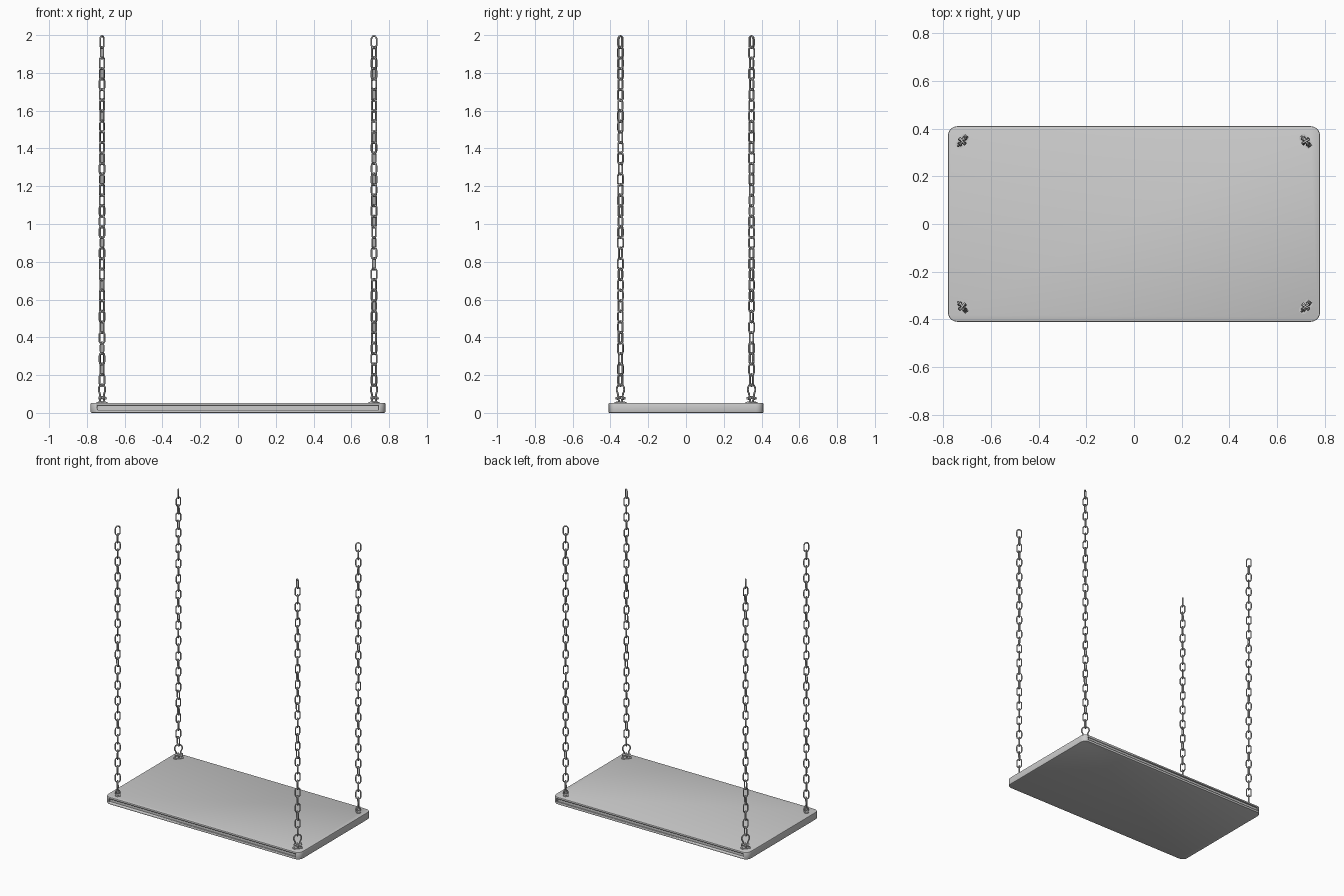
import bpy, bmesh, math, random
from mathutils import Matrix, Vector

if "Cube" in bpy.data.objects:
    bpy.data.objects.remove(bpy.data.objects["Cube"])

random.seed(4)
BX, BY, TOP = 0.78, 0.41, 0.053      # board half sizes and height
CX, CY = 0.72, 0.347                 # chain positions
WIRE = 0.0045


def finish(bm, name, angle=35):
    bmesh.ops.recalc_face_normals(bm, faces=bm.faces)
    me = bpy.data.meshes.new(name)
    bm.to_mesh(me)
    bm.free()
    ob = bpy.data.objects.new(name, me)
    bpy.context.collection.objects.link(ob)
    bpy.ops.object.select_all(action='DESELECT')
    ob.select_set(True)
    bpy.context.view_layer.objects.active = ob
    bpy.ops.object.shade_smooth_by_angle(angle=math.radians(angle))
    return ob


def sweep(bm, pts, normal, r, closed, mat, sides=8):
    """Round wire along a flat path whose plane has the given normal."""
    n, rings = len(pts), []
    for i, p in enumerate(pts):
        a = pts[(i - 1) % n] if closed else pts[max(i - 1, 0)]
        b = pts[(i + 1) % n] if closed else pts[min(i + 1, n - 1)]
        side = (b - a).normalized().cross(normal)
        rings.append([bm.verts.new(mat @ (p + r * (math.cos(t) * side + math.sin(t) * normal)))
                      for t in (2 * math.pi * k / sides for k in range(sides))])
    for i in range(n if closed else n - 1):
        a, b = rings[i], rings[(i + 1) % n]
        for k in range(sides):
            m = (k + 1) % sides
            bm.faces.new((a[k], a[m], b[m], b[k]))
    if not closed:
        bm.faces.new(rings[0])
        bm.faces.new(rings[-1])


def outline(hx, hy, rad, seg=5):
    pts = []
    for q, (sx, sy) in enumerate(((1, 1), (-1, 1), (-1, -1), (1, -1))):
        for i in range(seg + 1):
            t = math.pi / 2 * (q + i / seg)
            pts.append((sx * (hx - rad) + rad * math.cos(t), sy * (hy - rad) + rad * math.sin(t)))
    return pts


def slab(bm, hx, hy, rad, z, h, mat=Matrix()):
    face = bm.faces.new([bm.verts.new(mat @ Vector((x, y, z))) for x, y in outline(hx, hy, rad)])
    ext = bmesh.ops.extrude_face_region(bm, geom=[face])
    bmesh.ops.translate(bm, vec=(0, 0, h), verts=[v for v in ext['geom'] if isinstance(v, bmesh.types.BMVert)])


def cylinder(bm, r, depth, mat, sides=12):
    bmesh.ops.create_cone(bm, cap_ends=True, segments=sides, radius1=r, radius2=r, depth=depth, matrix=mat)


# Seat board: rounded corners, softened rims, long grooves in front and back
bm = bmesh.new()
slab(bm, BX, BY, 0.04, 0, TOP)
rims = [e for e in bm.edges if abs(e.verts[0].co.z - e.verts[1].co.z) < 1e-6]
bmesh.ops.bevel(bm, geom=rims, offset=0.005, segments=2, affect='EDGES', profile=0.5)
seat = finish(bm, "seat")
for s in (-1, 1):
    bm = bmesh.new()
    bmesh.ops.create_cube(bm, size=1, matrix=Matrix.Translation((0, s * BY, 0.028)) @ Matrix.Diagonal((1.49, 0.024, 0.024, 1)))
    cutter = finish(bm, "groove_cutter")
    cutter.hide_render = True
    mod = seat.modifiers.new("groove", 'BOOLEAN')
    mod.operation, mod.object, mod.solver = 'DIFFERENCE', cutter, 'EXACT'
    bpy.context.view_layer.objects.active = seat
    bpy.ops.object.modifier_apply(modifier=mod.name)
    bpy.data.objects.remove(cutter)

# Flat paths in the local xz plane: oval link, eye ring and omega bow
Y = Vector((0, 1, 0))
N, Z0 = 33, 0.142
PITCH = (2.0 - WIRE - Z0 - 2 * WIRE) / N
LR, LH = 0.016, (PITCH + 2 * WIRE) / 2
link = [Vector((LR * math.cos(t), 0, math.copysign(LH - LR, s) + LR * math.sin(t)))
        for s, t0 in ((1, 0), (-1, math.pi)) for t in (t0 + math.pi * i / 6 for i in range(7))]
eye = [Vector((0.014 * math.cos(t), 0, 0.07 + 0.016 * math.sin(t))) for t in (math.tau * i / 16 for i in range(16))]
bow = [Vector((0.026 * math.cos(t), 0, 0.124 + 0.027 * math.sin(t)))
       for t in (math.radians(-40 + 260 * i / 18) for i in range(19))]
bow = [Vector((0.016, 0, 0.078)), Vector((0.016, 0, 0.095))] + bow + [Vector((-0.016, 0, 0.095)), Vector((-0.016, 0, 0.078))]

for sx, xn in ((-1, "left"), (1, "right")):
    for sy, yn in ((-1, "front"), (1, "back")):
        tag = f"{yn}_{xn}"
        # local x runs across the corner diagonal
        base = Matrix.Translation((sx * CX, sy * CY, 0)) @ Matrix.Rotation(-sx * sy * math.radians(50), 4, 'Z')
        quarter = Matrix.Rotation(math.pi / 2, 4, 'Z')

        # Mounting plate with screws and eye
        bm = bmesh.new()
        slab(bm, 0.033, 0.017, 0.012, TOP - 0.001, 0.006, base)
        for s in (-1, 1):
            cylinder(bm, 0.006, 0.005, base @ Matrix.Translation((s * 0.023, 0, TOP + 0.006)), 8)
        sweep(bm, eye, Y, 0.005, True, base @ quarter)
        finish(bm, "eye_plate_" + tag)

        # Shackle bow with lugs and cross pin
        bm = bmesh.new()
        sweep(bm, bow, Y, 0.005, False, base)
        along = Matrix.Rotation(math.pi / 2, 4, 'Y')
        cylinder(bm, 0.0045, 0.052, base @ Matrix.Translation((0, 0, 0.078)) @ along)
        for s in (-1, 1):
            cylinder(bm, 0.0095, 0.009, base @ Matrix.Translation((s * 0.016, 0, 0.078)) @ along)
        cylinder(bm, 0.0085, 0.007, base @ Matrix.Translation((0.026, 0, 0.078)) @ along, 6)
        finish(bm, "shackle_" + tag)

        # Chain of alternating links, each slightly twisted
        bm = bmesh.new()
        for i in range(N):
            turn = (math.pi / 2 if i % 2 == 0 else 0) + math.radians(random.uniform(-16, 16))
            sweep(bm, link, Y, WIRE, True, base @ Matrix.Translation((0, 0, Z0 + LH + i * PITCH))
                  @ Matrix.Rotation(turn, 4, 'Z'))
        finish(bm, "chain_" + tag, 60)
